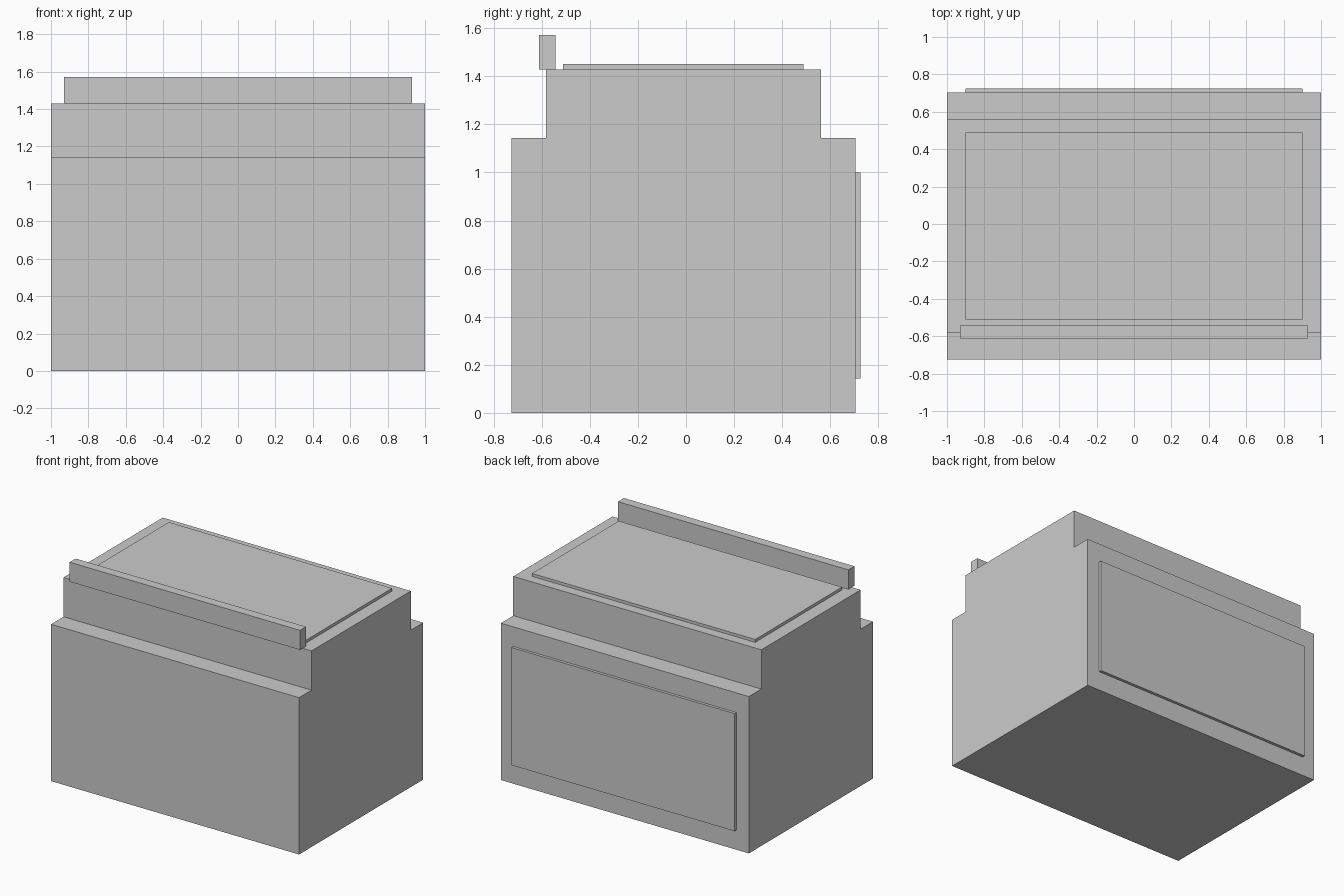
import bpy
import bmesh

if "Cube" in bpy.data.objects:
    bpy.data.objects.remove(bpy.data.objects["Cube"])


def make_object(name, bm):
    bmesh.ops.recalc_face_normals(bm, faces=bm.faces[:])
    mesh = bpy.data.meshes.new(name)
    bm.to_mesh(mesh)
    bm.free()
    obj = bpy.data.objects.new(name, mesh)
    bpy.context.collection.objects.link(obj)
    return obj


def extrude_profile(name, points, half_width):
    """Extrude a (y, z) outline along x, centred on x = 0."""
    bm = bmesh.new()
    face = bm.faces.new([bm.verts.new((-half_width, y, z)) for y, z in points])
    result = bmesh.ops.extrude_face_region(bm, geom=[face])
    verts = [g for g in result["geom"] if isinstance(g, bmesh.types.BMVert)]
    bmesh.ops.translate(bm, verts=verts, vec=(2 * half_width, 0, 0))
    return make_object(name, bm)


def box(name, half_width, y0, y1, z0, z1):
    return extrude_profile(name, [(y0, z0), (y1, z0), (y1, z1), (y0, z1)], half_width)


# Stepped body: wide lower block with a narrower upper block
FRONT, BACK, STEP = -0.725, 0.704, 0.143
SHOULDER, TOP = 1.143, 1.429
extrude_profile("body", [
    (FRONT, 0), (BACK, 0), (BACK, SHOULDER), (BACK - STEP, SHOULDER),
    (BACK - STEP, TOP), (FRONT + STEP, TOP), (FRONT + STEP, SHOULDER),
    (FRONT, SHOULDER),
], 1.0)

# Thin raised panels on the top and the back
box("top_panel", 0.9, -0.511, 0.489, TOP, 1.45)
box("back_panel", 0.9, BACK, 0.725, 0.143, 1.0)

# Upright rail along the front edge of the top
box("front_rail", 0.929, -0.612, -0.543, TOP, 1.571)
